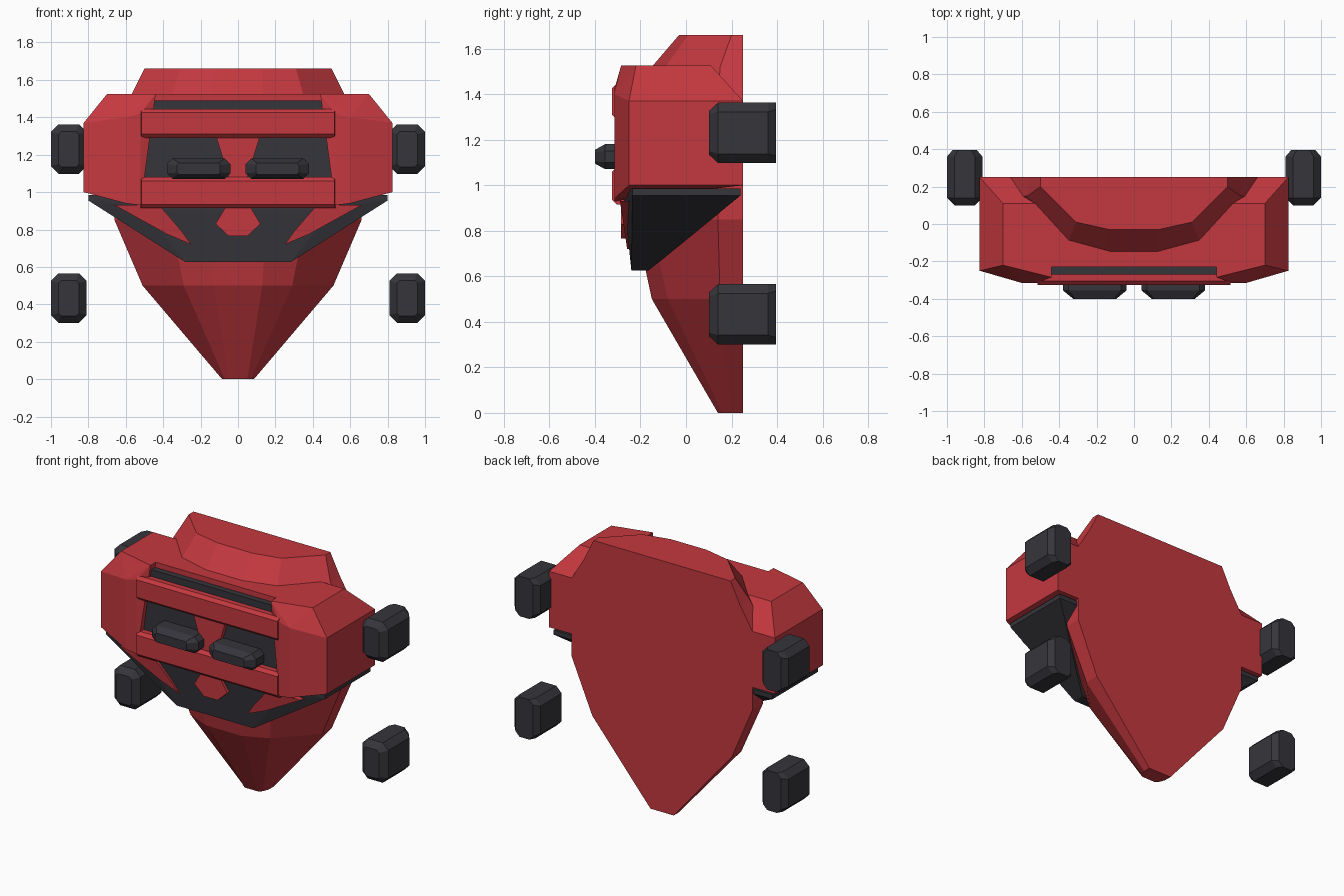
import bpy
import bmesh

default = bpy.data.objects.get("Cube")
if default:
    bpy.data.objects.remove(default, do_unlink=True)


def material(name, rgb):
    mat = bpy.data.materials.new(name)
    mat.use_nodes = True
    mat.diffuse_color = (*rgb, 1)
    mat.node_tree.nodes["Principled BSDF"].inputs["Base Color"].default_value = (*rgb, 1)
    return mat


RED = material("red", (0.55, 0.04, 0.05))
DARK = material("charcoal", (0.036, 0.036, 0.044))


def finish(name, bm, mat):
    bmesh.ops.recalc_face_normals(bm, faces=bm.faces)
    mesh = bpy.data.meshes.new(name)
    bm.to_mesh(mesh)
    bm.free()
    mesh.materials.append(mat)
    obj = bpy.data.objects.new(name, mesh)
    bpy.context.collection.objects.link(obj)
    return obj


def flip(points):
    return [(-x, y, z) for x, y, z in points]


def hull(name, points, mat):
    """Convex solid around a few corner points."""
    bm = bmesh.new()
    for p in points:
        bm.verts.new(p)
    bmesh.ops.convex_hull(bm, input=bm.verts)
    bmesh.ops.delete(bm, geom=[v for v in bm.verts if not v.link_faces], context='VERTS')
    bmesh.ops.dissolve_limit(bm, angle_limit=0.02, verts=bm.verts, edges=bm.edges)
    return finish(name, bm, mat)


def pair(name, points, mat):
    hull("left_" + name, points, mat)
    hull("right_" + name, flip(points), mat)


def centred(name, points, mat):
    return hull(name, points + flip(points), mat)


def loft(name, rings, mat):
    bm = bmesh.new()
    loops = [[bm.verts.new(p) for p in ring] for ring in rings]
    for a, b in zip(loops, loops[1:]):
        for i in range(len(a)):
            j = (i + 1) % len(a)
            bm.faces.new((a[i], a[j], b[j], b[i]))
    bm.faces.new(loops[0])
    bm.faces.new(loops[-1])
    return finish(name, bm, mat)


def octagon(cx, cz, y, w, h, c):
    """Chamfered rectangle of half sizes w, h in the plane at depth y."""
    return [(cx + sx * a, y, cz + sz * b) for sx in (-1, 1) for sz in (-1, 1)
            for a, b in ((w, h - c), (w - c, h))]


BACK = 0.25

# Shield body: faceted front, flat back
sections = [
    (0.00, [(0.05, 0.14), (0.07, 0.16), (0.085, 0.20)]),
    (0.50, [(0.13, -0.15), (0.29, -0.08), (0.51, 0.15)]),
    (0.85, [(0.15, -0.225), (0.36, -0.16), (0.66, 0.14)]),
    (1.37, [(0.15, -0.225), (0.36, -0.16), (0.66, 0.14)]),
    (1.52, [(0.13, -0.15), (0.35, -0.09), (0.57, 0.15)]),
    (1.66, [(0.13, -0.03), (0.31, 0.01), (0.50, 0.20)]),
]
rings = []
for z, half in sections:
    side = [(x, y, z) for x, y in half] + [(half[-1][0], BACK, z)]
    rings.append(side + flip(side)[::-1])
loft("shield_body", rings, RED)

# Shoulder blocks
pair("shoulder", [
    (0.825, -0.25, 1.0), (0.825, BACK, 1.0), (0.825, -0.25, 1.37), (0.825, BACK, 1.37),
    (0.70, 0.11, 1.525), (0.70, -0.22, 1.525), (0.44, 0.11, 1.525), (0.44, -0.285, 1.525),
    (0.60, -0.315, 1.40), (0.60, -0.315, 0.94), (0.52, -0.315, 0.93), (0.52, -0.315, 1.42),
    (0.52, BACK, 1.0), (0.52, BACK, 1.37)], RED)

# Centre deck and dark face behind the bars
centred("top_deck", [(0.46, y, z) for y in (-0.23, 0.11) for z in (1.40, 1.525)], RED)
centred("face_panel", [(0.52, y, z) for y in (-0.27, 0.1) for z in (0.9, 1.44)]
        + [(0.47, -0.27, 1.49), (0.47, 0.1, 1.49)], DARK)

# Horizontal red bars with chamfered lips
for name, low, high in (("upper_bar", 1.29, 1.445), ("lower_bar", 0.915, 1.08)):
    centred(name, [(0.52, -0.26, low), (0.52, -0.26, high), (0.52, -0.305, low),
                   (0.52, -0.305, high), (0.515, -0.325, low + 0.02),
                   (0.515, -0.325, high - 0.02)], RED)

# Dark jaw tapering down to the chin
centred("jaw", [
    (0.80, -0.235, 0.985), (0.80, 0.24, 0.985), (0.80, -0.235, 0.955), (0.80, 0.24, 0.955),
    (0.58, -0.27, 0.985), (0.52, -0.27, 0.92), (0.28, -0.24, 0.625), (0.28, -0.165, 0.625)], DARK)


# Red nose, chin badge and cheek fins
def plate(outline, front, rear):
    return [(x, y, z) for x, z in outline for y in (front, rear)]


centred("nose", plate([(0.115, 1.29), (0.05, 1.08)], -0.3, -0.25), RED)
centred("chin_badge", plate([(0.06, 0.93), (0.12, 0.83), (0.05, 0.765)], -0.285, -0.22), RED)
fin = [(0.66, 0.93), (0.42, 0.93), (0.30, 0.79), (0.25, 0.72), (0.38, 0.775)]
pair("cheek_fin", [(x, -0.29 + (0.93 - z) * 0.15 + d, z) for x, z in fin for d in (0, 0.07)], RED)

# Protruding lamps
pair("lamp", octagon(0.21, 1.125, -0.26, 0.17, 0.055, 0.03)
     + octagon(0.21, 1.125, -0.355, 0.17, 0.055, 0.03)
     + octagon(0.21, 1.125, -0.40, 0.115, 0.03, 0.01), DARK)

# Four chamfered side pads
for name, z in (("upper_pad", 1.23), ("lower_pad", 0.433)):
    pair(name, octagon(0.905, z, 0.10, 0.055, 0.095, 0.015)
         + octagon(0.905, z, 0.14, 0.095, 0.132, 0.04)
         + octagon(0.905, z, 0.36, 0.095, 0.132, 0.04)
         + octagon(0.905, z, 0.395, 0.065, 0.132, 0.03), DARK)
